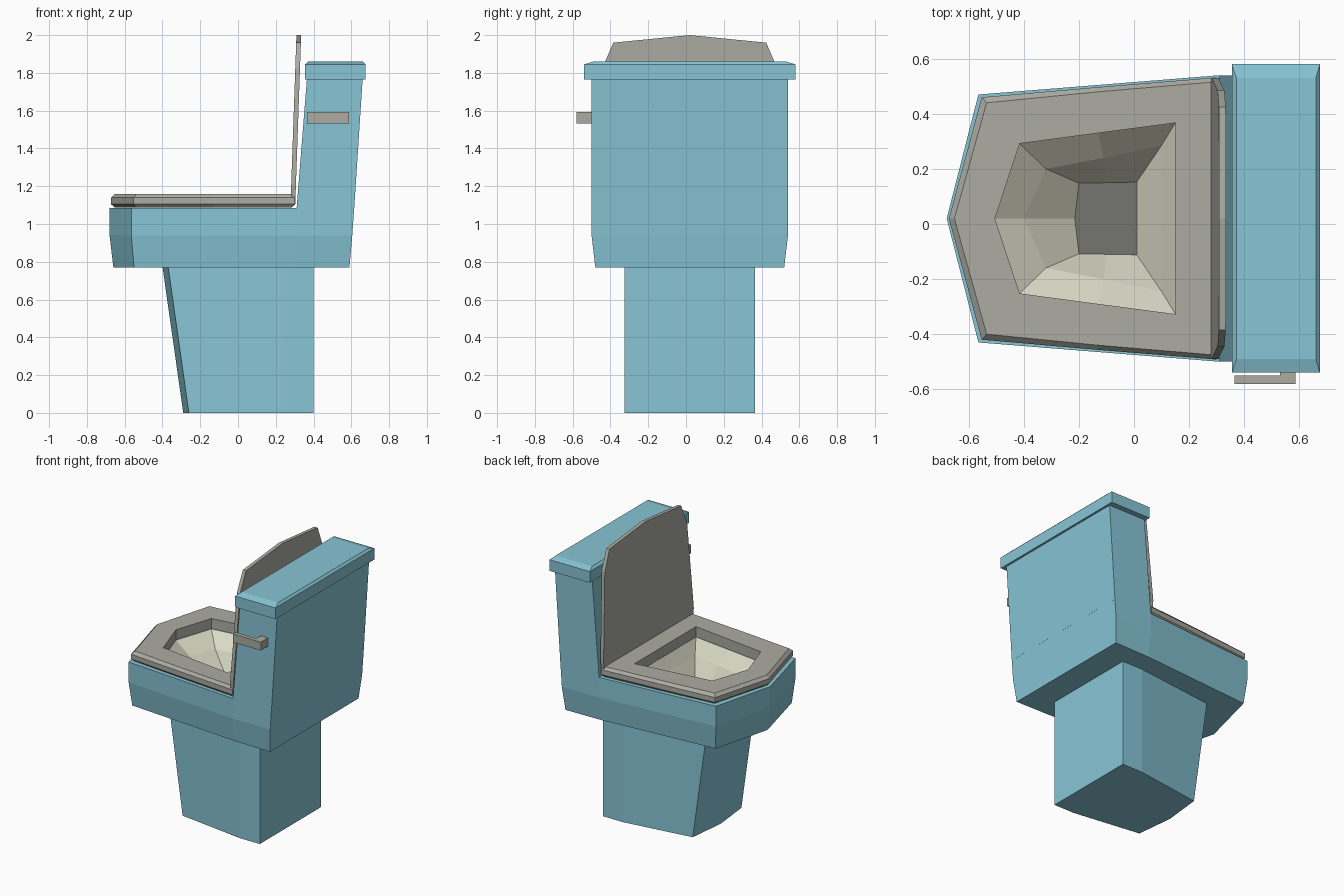
import bpy, bmesh

if "Cube" in bpy.data.objects:
    bpy.data.objects.remove(bpy.data.objects["Cube"])

CY = 0.02  # symmetry plane of the fixture


def material(name, rgb):
    lin = [(c / 255 / 12.92) if c < 11 else ((c / 255 + 0.055) / 1.055) ** 2.4 for c in rgb]
    m = bpy.data.materials.new(name)
    m.diffuse_color = (*lin, 1)
    m.use_nodes = True
    m.node_tree.nodes["Principled BSDF"].inputs["Base Color"].default_value = m.diffuse_color
    return m


BLUE = material("blue_ceramic", (135, 197, 213))
GREY = material("grey_plastic", (172, 172, 164))
CREAM = material("cream_lining", (218, 218, 198))
DARK = material("dark_water", (117, 117, 112))


def ring(half, z, tip=None):
    """Closed outline at height z: optional front tip, then half points mirrored about CY."""
    pts = [(tip, CY, z)] if tip is not None else []
    pts += [(x, CY - h, z) for x, h in half]
    pts += [(x, CY + h, z) for x, h in reversed(half)]
    return pts


def loft(name, rings, mats, band_mats=None, caps=(0, 0), closed=False):
    """Skin successive outlines; caps hold the end cap material slots."""
    bm = bmesh.new()
    loops = [[bm.verts.new(p) for p in r] for r in rings]
    n = len(loops[0])
    pairs = list(zip(loops, loops[1:]))
    if closed:
        pairs.append((loops[-1], loops[0]))
    for k, (a, b) in enumerate(pairs):
        for i in range(n):
            f = bm.faces.new((a[i], a[(i + 1) % n], b[(i + 1) % n], b[i]))
            f.material_index = band_mats[k] if band_mats else 0
    if not closed:
        for l, slot in ((loops[0], caps[0]), (loops[-1], caps[1])):
            bm.faces.new(l).material_index = slot
    bmesh.ops.recalc_face_normals(bm, faces=bm.faces)
    me = bpy.data.meshes.new(name)
    bm.to_mesh(me)
    bm.free()
    for m in mats:
        me.materials.append(m)
    ob = bpy.data.objects.new(name, me)
    bpy.context.collection.objects.link(ob)
    return ob


def box(name, x0, x1, y0, y1, z0, z1, mat):
    base = [(x0, y0), (x1, y0), (x1, y1), (x0, y1)]
    return loft(name, [[(x, y, z) for x, y in base] for z in (z0, z1)], [mat])


# pedestal, leaning forward with a pointed front
loft("pedestal", [ring([(-0.26, 0.275), (0.24, 0.345), (0.40, 0.345)], 0, -0.29),
                  ring([(-0.37, 0.275), (0.24, 0.345), (0.40, 0.345)], 0.775, -0.40)], [BLUE])

# bowl: outer shell, flat rim, cream basin and dark floor
hole = [(-0.415, 0.272), (-0.13, 0.31), (0.15, 0.347)]
loft("bowl", [
    ring([(-0.55, 0.43), (0.31, 0.495), (0.59, 0.50)], 0.77, -0.66),
    ring([(-0.565, 0.45), (0.31, 0.52), (0.605, 0.52)], 0.94, -0.68),
    ring([(-0.565, 0.45), (0.31, 0.52), (0.615, 0.52)], 1.085, -0.68),
    ring(hole, 1.085, -0.505),
    ring([(-0.32, 0.18), (-0.11, 0.22), (0.10, 0.265)], 1.0, -0.40),
    ring([(-0.20, 0.128), (-0.10, 0.13), (0.01, 0.132)], 0.86, -0.215),
], [BLUE, CREAM, DARK], [0, 0, 0, 1, 1], (0, 2))

# tank and its bevelled cover
loft("tank", [ring([(0.31, 0.52), (0.615, 0.52)], 1.08),
              ring([(0.365, 0.52), (0.66, 0.52)], 1.77)], [BLUE])
loft("tank_cover", [ring([(0.355, 0.56), (0.675, 0.56)], 1.765),
                    ring([(0.355, 0.56), (0.675, 0.56)], 1.845),
                    ring([(0.372, 0.51), (0.66, 0.51)], 1.86)], [BLUE])

# seat ring with bevelled outer edges
wide = [(-0.553, 0.44), (-0.13, 0.477), (0.30, 0.512)]
slim = [(-0.535, 0.42), (-0.13, 0.46), (0.285, 0.495)]
loft("seat", [ring(slim, 1.087, -0.652), ring(wide, 1.105, -0.672), ring(wide, 1.14, -0.672),
              ring(slim, 1.16, -0.652), ring(hole, 1.16, -0.505), ring(hole, 1.087, -0.505)],
     [GREY], closed=True)

# raised seat lid, leaning back slightly
half = [(0.50, 1.10), (0.51, 1.20), (0.465, 1.82), (0.405, 1.96)]
outline = [(CY - h, z) for h, z in half] + [(CY, 2.0)] + [(CY + h, z) for h, z in reversed(half)]
loft("seat_lid", [[(x + 0.035 * (z - 1.16), y, z) for y, z in outline] for x in (0.28, 0.305)], [GREY])

# flush handle: post and lever
box("handle_post", 0.53, 0.587, -0.55, -0.49, 1.532, 1.592, GREY)
box("handle_lever", 0.365, 0.587, -0.58, -0.55, 1.532, 1.592, GREY)
